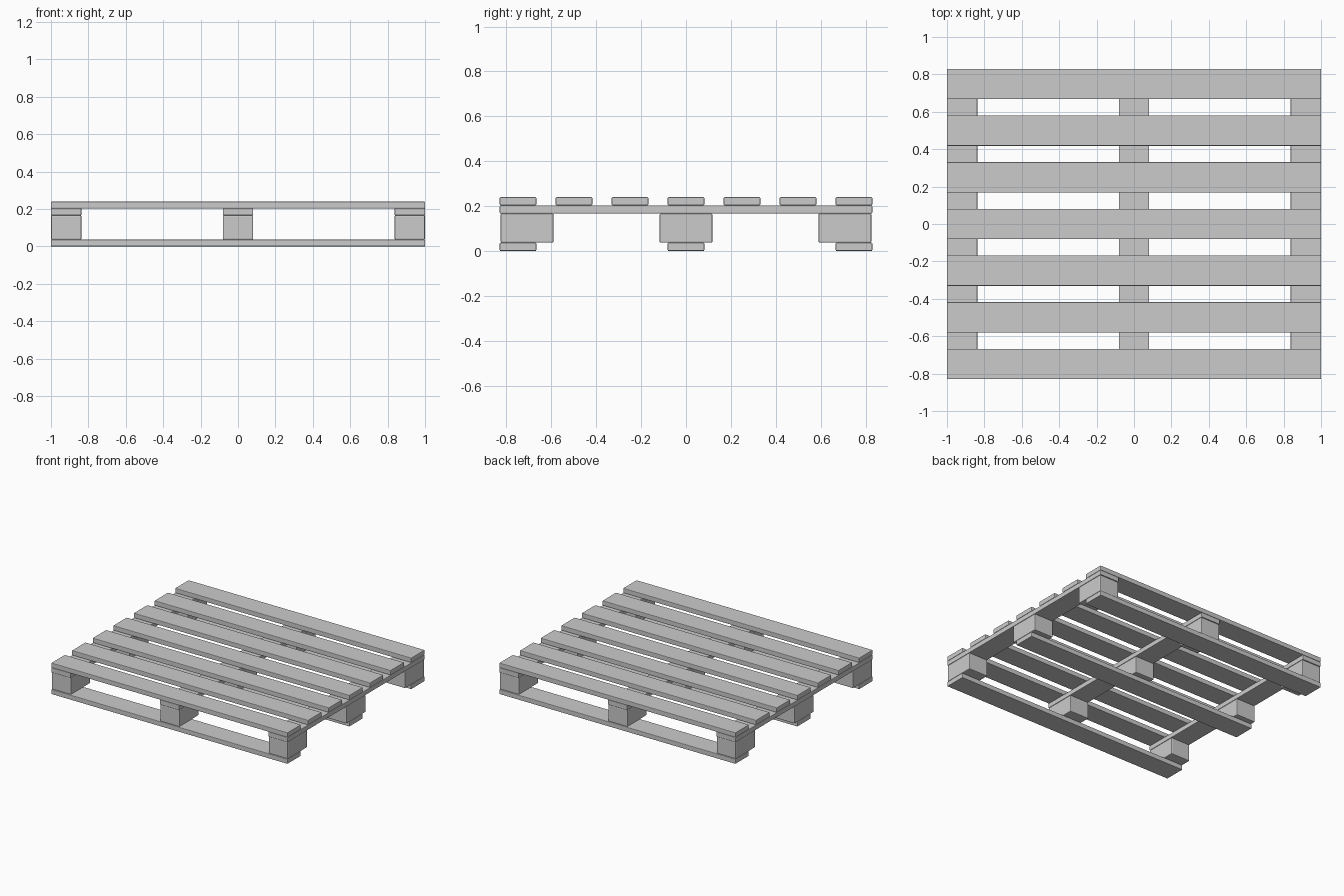
import bpy

if "Cube" in bpy.data.objects:
    bpy.data.objects.remove(bpy.data.objects["Cube"])

wood = bpy.data.materials.new("grey_wood")
wood.diffuse_color = (0.6, 0.6, 0.6, 1)
wood.use_nodes = True
wood.node_tree.nodes["Principled BSDF"].inputs["Base Color"].default_value = wood.diffuse_color

WIDTH = 0.163            # board and block width
THICK = 0.0365           # board thickness
BLOCK_H = 0.13
LENGTH_X, LENGTH_Y = 2.0, 1.66


def plank(name, centre, size, bevel=0.004):
    """Box with softened edges."""
    bpy.ops.mesh.primitive_cube_add(size=1, location=centre)
    ob = bpy.context.object
    ob.name = name
    ob.scale = size
    bpy.ops.object.transform_apply(location=False, rotation=False, scale=True)
    mod = ob.modifiers.new("soft_edges", 'BEVEL')
    mod.width = bevel
    mod.segments = 2
    ob.data.materials.append(wood)
    return ob


rows_x = (-0.9185, 0, 0.9185)
z_block = THICK + BLOCK_H / 2
z_stringer = THICK + BLOCK_H + THICK / 2
z_deck = z_stringer + THICK

# Bottom runners
for y in (-0.7485, 0, 0.7485):
    plank("bottom_board", (0, y, THICK / 2), (LENGTH_X, WIDTH, THICK))

# Spacer blocks, outer ones flush with the front and back edges
for x in rows_x:
    for y in (-0.708, 0, 0.708):
        plank("spacer_block", (x, y, z_block), (WIDTH, 0.236, BLOCK_H), 0.006)

# Stringers running front to back
for x in rows_x:
    plank("stringer_board", (x, 0, z_stringer), (WIDTH, LENGTH_Y, THICK))

# Seven deck boards
for i in range(-3, 4):
    plank("deck_board", (0, i * 0.2495, z_deck), (LENGTH_X, WIDTH, THICK))
